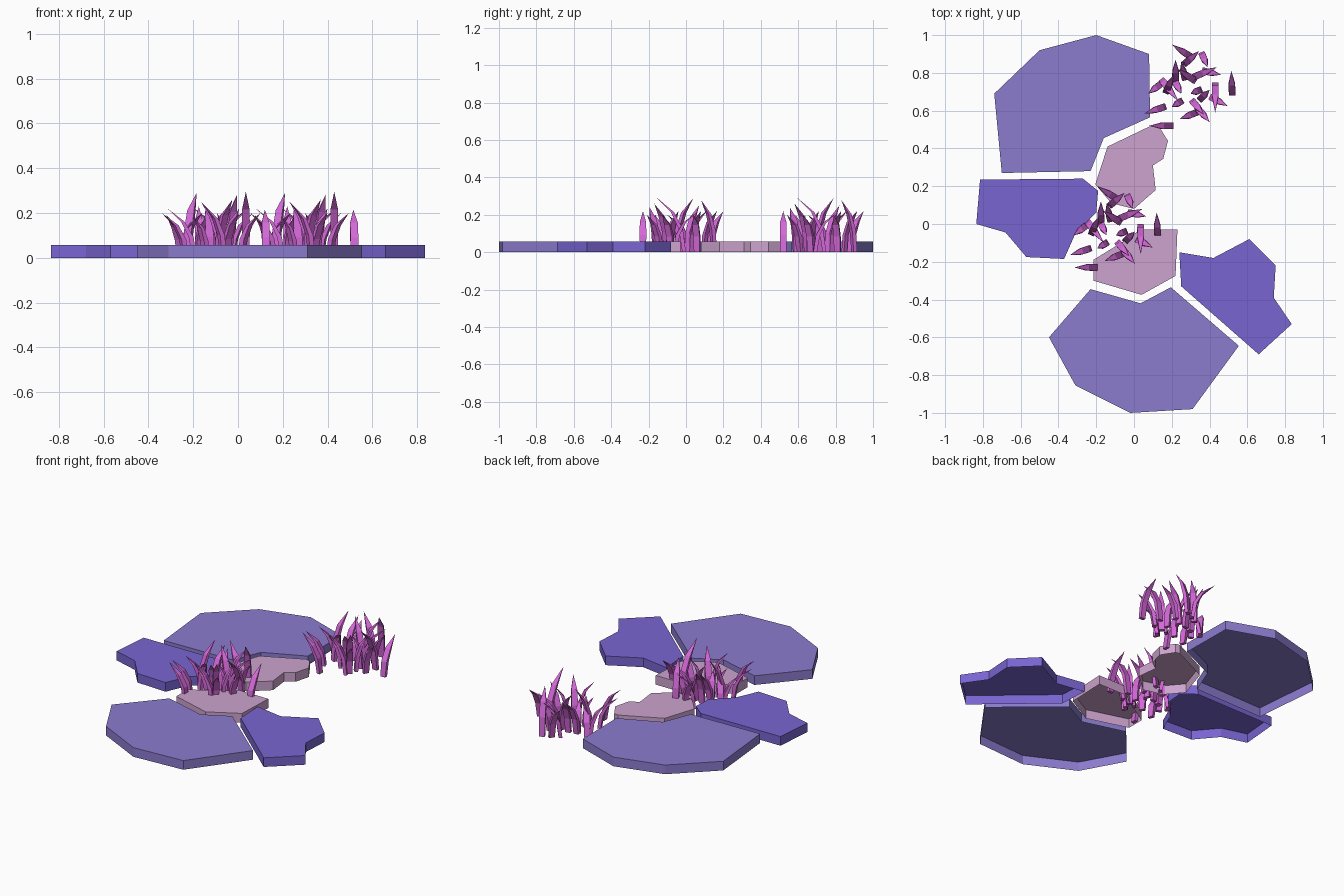
import bpy
import bmesh
from mathutils import Vector

cube = bpy.data.objects.get("Cube")
if cube:
    bpy.data.objects.remove(cube, do_unlink=True)

SLAB_HEIGHT = 0.057


def make_material(name, rgb):
    mat = bpy.data.materials.new(name)
    mat.use_nodes = True
    color = (*rgb, 1)
    mat.diffuse_color = color
    mat.node_tree.nodes["Principled BSDF"].inputs["Base Color"].default_value = color
    return mat


lavender = make_material("lavender stone", (0.26, 0.2, 0.62))
violet = make_material("violet stone", (0.19, 0.13, 0.64))
mauve = make_material("mauve stone", (0.61, 0.37, 0.62))
magenta = make_material("magenta grass", (0.66, 0.14, 0.69))


def add_object(name, bm, mat):
    bmesh.ops.recalc_face_normals(bm, faces=bm.faces[:])
    mesh = bpy.data.meshes.new(name)
    bm.to_mesh(mesh)
    bm.free()
    mesh.materials.append(mat)
    obj = bpy.data.objects.new(name, mesh)
    bpy.context.collection.objects.link(obj)
    return obj


def add_slab(name, outline, mat):
    """Flat stone: outline raised into walls with a cap, hollow underneath."""
    bm = bmesh.new()
    low = [bm.verts.new((x, y, 0)) for x, y in outline]
    high = [bm.verts.new((x, y, SLAB_HEIGHT)) for x, y in outline]
    for i in range(len(low)):
        j = (i + 1) % len(low)
        bm.faces.new((low[i], low[j], high[j], high[i]))
    bm.faces.new(high)
    slab = add_object(name, bm, mat)
    # keep the cap facing up
    if slab.data.polygons[-1].normal.z < 0:
        slab.data.flip_normals()
    return slab


# Paving stones
add_slab("back_stone", [
    (-.74, .69), (-.70, .27), (-.23, .28), (-.16, .455),
    (.085, .565), (.08, .90), (-.20, 1), (-.50, .92)], lavender)
add_slab("right_stone", [
    (-.815, .235), (-.835, 0), (-.68, -.045), (-.57, -.175), (-.37, -.185),
    (-.31, -.05), (-.2, .06), (-.19, .175), (-.27, .24)], violet)
add_slab("front_stone", [
    (-.23, -.345), (-.45, -.6), (-.31, -.855), (-.02, -1),
    (.31, -.98), (.555, -.645), (.195, -.335), (.035, -.42)], lavender)
add_slab("left_stone", [
    (.24, -.15), (.25, -.33), (.66, -.69), (.835, -.53),
    (.74, -.39), (.75, -.22), (.61, -.08), (.42, -.18)], violet)
add_slab("inner_back_stone", [
    (-.14, .41), (-.205, .21), (-.12, .11), (0, .08), (.115, .18),
    (.1, .31), (.155, .345), (.18, .44), (.13, .52), (.1, .525)], mauve)
add_slab("inner_front_stone", [
    (.23, -.03), (.03, -.03), (-.02, -.07), (-.215, -.19),
    (-.215, -.30), (.04, -.375), (.22, -.275)], mauve)

# Blade shape: height share, reach share, width, thickness
SECTIONS = [(0, 0, .032, .02), (.42, .12, .036, .022), (.73, .42, .034, .016)]


def add_blade(bm, base, tip, height):
    """Four-sided blade that bends outward to a point."""
    base, tip = Vector((*base, 0)), Vector((*tip, 0))
    reach = tip - base
    ahead = reach.normalized()
    side = Vector((-ahead.y, ahead.x, 0))
    rings = []
    for rise, out, width, thick in SECTIONS:
        center = base + reach * out + Vector((0, 0, height * rise))
        rings.append([bm.verts.new(center + side * a * width / 2 + ahead * b * thick / 2)
                      for a, b in ((-1, -1), (1, -1), (1, 1), (-1, 1))])
    point = bm.verts.new(tip + Vector((0, 0, height)))
    bm.faces.new(rings[0])
    for k in range(4):
        n = (k + 1) % 4
        for lower, upper in zip(rings, rings[1:]):
            bm.faces.new((lower[k], lower[n], upper[n], upper[k]))
        bm.faces.new((rings[-1][k], rings[-1][n], point))


# Grass tuft: base, tip and height of each blade
BLADES = [
    ((.52, .69), (.515, .81), .215), ((.2, .52), (.08, .52), .22),
    ((.16, .62), (.055, .585), .2), ((.14, .74), (.075, .69), .19),
    ((.15, .76), (.235, .65), .2), ((.31, .88), (.2, .95), .22),
    ((.27, .85), (.345, .915), .22), ((.36, .9), (.39, .83), .28),
    ((.37, .81), (.46, .79), .2), ((.32, .78), (.44, .83), .22),
    ((.41, .67), (.495, .625), .2), ((.34, .61), (.4, .54), .2),
    ((.43, .74), (.43, .59), .295), ((.33, .59), (.24, .555), .24),
    ((.22, .76), (.22, .87), .23), ((.27, .77), (.25, .86), .22),
    ((.22, .75), (.25, .69), .18), ((.35, .66), (.4, .71), .22),
    ((.25, .65), (.2, .62), .18), ((.35, .71), (.3, .69), .2),
    ((.32, .76), (.23, .82), .25), ((.31, .65), (.37, .58), .26),
    ((.17, .7), (.21, .79), .29),
]
tuft = bmesh.new()
for base, tip, height in BLADES:
    add_blade(tuft, base, tip, height)
back_grass = add_object("back_grass", tuft, magenta)

# The same tuft again between the inner stones
middle_grass = back_grass.copy()
middle_grass.name = "middle_grass"
middle_grass.location = (-.395, -.75, 0)
bpy.context.collection.objects.link(middle_grass)
